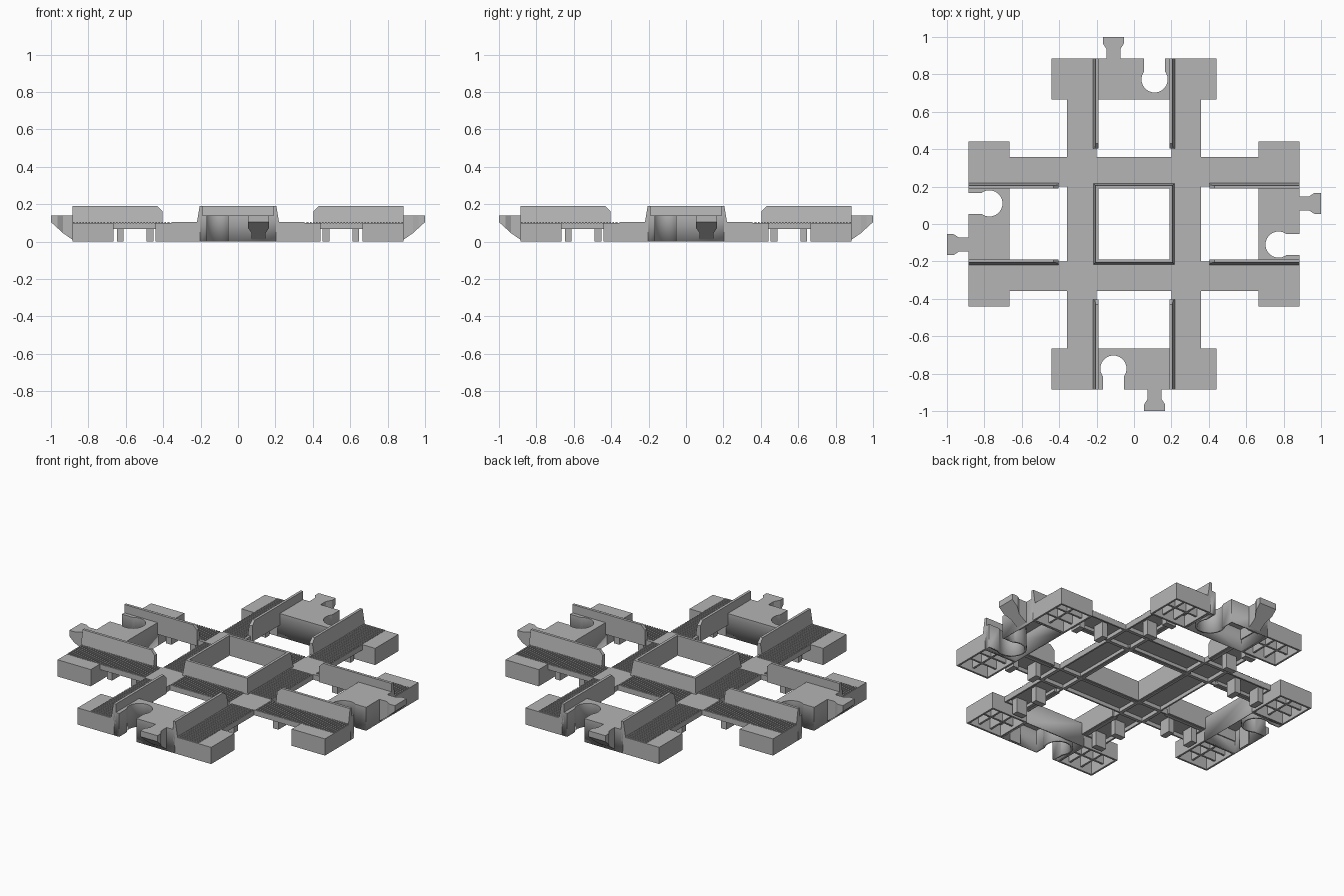
import bpy, bmesh, math

cube = bpy.data.objects.get("Cube")
if cube:
    bpy.data.objects.remove(cube, do_unlink=True)

grey = bpy.data.materials.new("mid grey plastic")
grey.use_nodes = True
COLOUR = (0.46, 0.46, 0.46, 1)
grey.diffuse_color = COLOUR
grey.node_tree.nodes["Principled BSDF"].inputs["Base Color"].default_value = COLOUR

SIDES = ["front", "left", "back", "right"]
END, SLEEPER_IN, BAR_OUT, BAR_IN = 0.885, 0.665, 0.357, 0.2
TOP, DECK, RAIL = 0.1, 0.14, 0.19


def prism(bm, outline, z0, z1, open_bottom=False):
    """Extrude a flat outline upwards; returns its vertices."""
    low = [bm.verts.new((x, y, z0)) for x, y in outline]
    high = [bm.verts.new((x, y, z1)) for x, y in outline]
    n = len(outline)
    faces = [bm.faces.new(low), bm.faces.new(high)]
    for i in range(n):
        j = (i + 1) % n
        faces.append(bm.faces.new((low[i], low[j], high[j], high[i])))
    bmesh.ops.recalc_face_normals(bm, faces=faces)
    if open_bottom:
        bmesh.ops.delete(bm, geom=[faces[0]], context='FACES_ONLY')
    return low + high


def rect(x0, x1, y0, y1):
    return [(x0, y0), (x1, y0), (x1, y1), (x0, y1)]


def place(name, bm, shell=0, smooth=False):
    """Make the part and repeat it on all four arms."""
    mesh = bpy.data.meshes.new(name)
    bm.to_mesh(mesh)
    bm.free()
    mesh.materials.append(grey)
    for k, side in enumerate(SIDES):
        ob = bpy.data.objects.new(side + "_" + name, mesh)
        bpy.context.scene.collection.objects.link(ob)
        ob.rotation_euler.z = k * math.pi / 2
        if shell:
            mod = ob.modifiers.new("hollow", 'SOLIDIFY')
            mod.thickness = shell
            mod.offset = -1
        if smooth and k == 0:
            bpy.ops.object.select_all(action='DESELECT')
            ob.select_set(True)
            bpy.context.view_layer.objects.active = ob
            bpy.ops.object.shade_smooth_by_angle(angle=math.radians(30))


# Raised middle of the end sleeper, with the round coupling socket cut in
SX, SY, SR, MOUTH = -0.11, -0.773, 0.07, 0.057
half = math.asin(MOUTH / SR)
steps = 24
arc = []
for i in range(steps + 1):
    a = -math.pi / 2 - half - i * (2 * math.pi - 2 * half) / steps
    arc.append((SX + SR * math.cos(a), SY + SR * math.sin(a)))
outline = [(-0.203, -END), (SX - MOUTH, -END)] + arc + [
    (SX + MOUTH, -END), (0.203, -END), (0.203, -SLEEPER_IN), (-0.203, -SLEEPER_IN)]
bm = bmesh.new()
prism(bm, outline, 0, DECK, True)
place("socket_block", bm, 0.012, True)

# Hollow outer ends of the sleeper
bm = bmesh.new()
for s in (-1, 1):
    prism(bm, rect(*sorted((s * BAR_IN, s * 0.442)), -END, -SLEEPER_IN), 0, TOP, True)
place("sleeper_end", bm, 0.016)

# Stiffening ribs and small posts below
bm = bmesh.new()
for s in (-1, 1):
    for x in (0.28, 0.36):
        prism(bm, rect(s * x - 0.006, s * x + 0.006, -END + 0.01, -SLEEPER_IN - 0.01), 0.02, 0.09)
    prism(bm, rect(*sorted((s * 0.21, s * 0.43)), -0.781, -0.769), 0.02, 0.09)
    for y in (-0.63, -0.47):
        prism(bm, rect(s * 0.28 - 0.035, s * 0.28 + 0.035, y - 0.018, y + 0.018), 0, 0.09)
place("ribs_and_posts", bm)

# Hollow wheel tracks: two along the arm, one beside the middle, one crossing
bm = bmesh.new()
for s in (-1, 1):
    prism(bm, rect(*sorted((s * BAR_IN, s * BAR_OUT)), -SLEEPER_IN, -BAR_OUT), 0.068, TOP, True)
prism(bm, rect(-BAR_IN, BAR_IN, -BAR_OUT, -BAR_IN), 0.068, TOP, True)
prism(bm, rect(BAR_IN, BAR_OUT, -BAR_OUT, -BAR_IN), 0.068, TOP, True)
place("wheel_track", bm, 0.014)

# Fine grip ridges on the tracks
PITCH = 0.0163
bm = bmesh.new()
for i in range(32):
    y = -END + 0.004 + i * PITCH
    for s in (-1, 1):
        prism(bm, rect(*sorted((s * 0.215, s * 0.355)), y, y + PITCH / 2), 0.098, 0.105)
for i in range(24):
    x = -0.194 + i * PITCH
    prism(bm, rect(x, x + PITCH / 2, -0.355, -0.212), 0.098, 0.105)
place("grip_ridges", bm)

# Guide rails with a leaning outer face and clipped inner top corner
bm = bmesh.new()
for s in (-1, 1):
    profile = [(-END, 0.07), (-END, RAIL), (-0.43, RAIL), (-0.405, 0.165), (-0.405, 0.07)]
    # the profile is extruded upwards, then turned so its width lies along x
    for v in prism(bm, profile, 0.189, 0.205):
        y, z, x = v.co
        if x > 0.2:
            x += 0.015 * (RAIL - z) / 0.09
        v.co = (s * x, y, z)
bmesh.ops.recalc_face_normals(bm, faces=bm.faces)
place("guide_rail", bm)

# Mitred wall round the central opening
bm = bmesh.new()
inner, outer = 0.189, 0.22
wall = [(-inner, -inner), (-outer, -outer), (outer, -outer), (inner, -inner)]
for v in prism(bm, wall, 0.07, RAIL):
    if v.co.z > TOP and abs(v.co.y) > 0.2:
        v.co.x *= 0.205 / outer
        v.co.y *= 0.205 / outer
place("centre_wall", bm)

# Coupling peg, its underside rising towards the tip
PX = 0.11
half_peg = [(0.037, -0.87), (0.037, -0.935), (0.056, -0.965), (0.056, -1.0)]
peg = [(PX + w, y) for w, y in half_peg] + [(PX - w, y) for w, y in reversed(half_peg)]
bm = bmesh.new()
for v in prism(bm, peg, 0, DECK):
    if v.co.z < TOP:
        v.co.z = max(0, (-v.co.y - END) * 0.91)
place("coupling_peg", bm)
